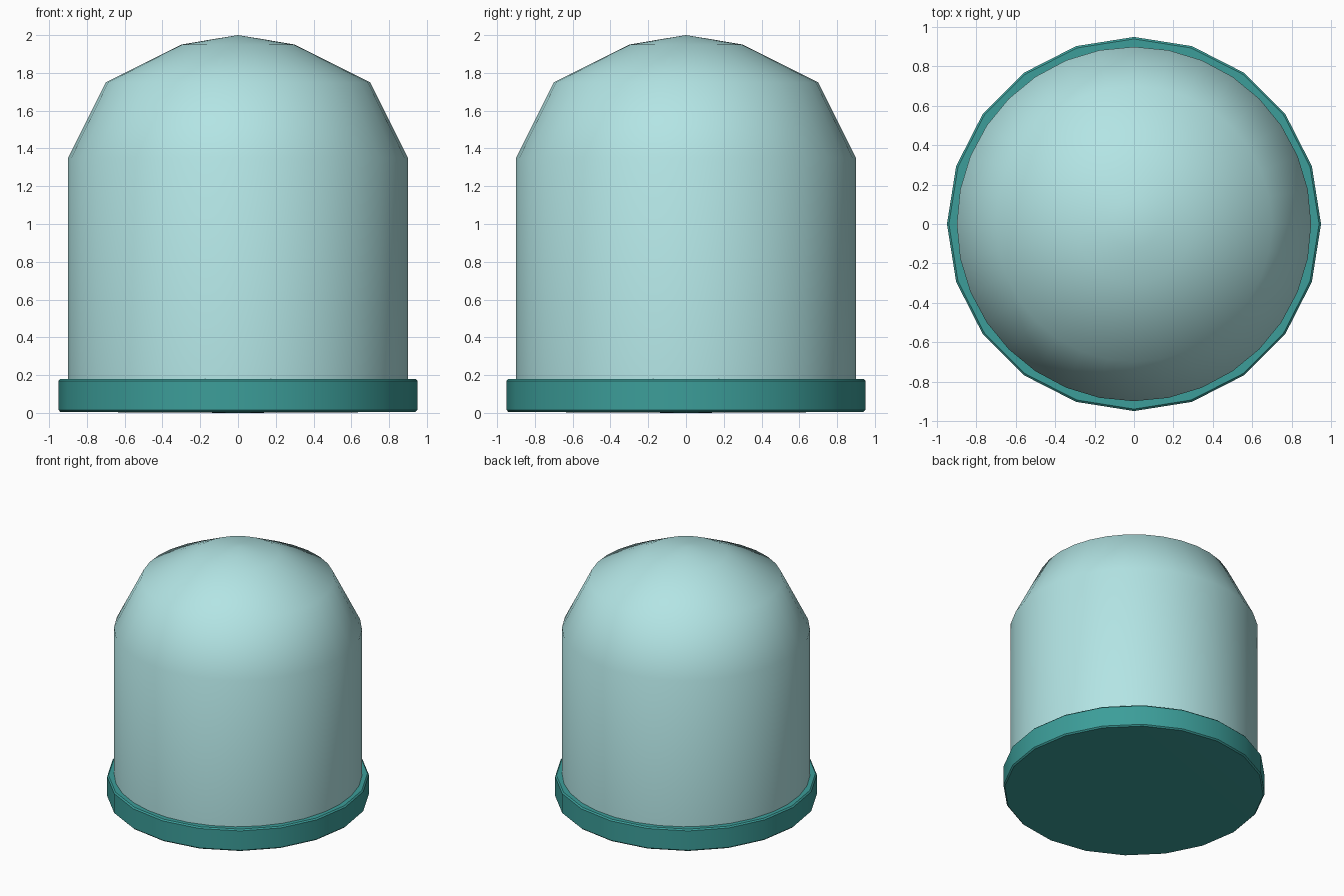
import bpy, bmesh, math

if "Cube" in bpy.data.objects:
    bpy.data.objects.remove(bpy.data.objects["Cube"])


def lathe(name, profile, sides, colour, angle):
    # Revolve a (radius, height) profile about z; radius 0 gives a pole
    bm = bmesh.new()
    rings = []
    for r, z in profile:
        if r == 0:
            rings.append([bm.verts.new((0, 0, z))] * sides)
        else:
            rings.append([bm.verts.new((r * math.cos(2 * math.pi * i / sides),
                                        r * math.sin(2 * math.pi * i / sides), z))
                          for i in range(sides)])
    for a, b in zip(rings, rings[1:]):
        for i in range(sides):
            j = (i + 1) % sides
            corners = list(dict.fromkeys((a[i], a[j], b[j], b[i])))
            bm.faces.new(corners)
    bmesh.ops.recalc_face_normals(bm, faces=bm.faces)
    mesh = bpy.data.meshes.new(name)
    bm.to_mesh(mesh)
    bm.free()
    obj = bpy.data.objects.new(name, mesh)
    bpy.context.collection.objects.link(obj)
    mat = bpy.data.materials.new(name + "_colour")
    mat.diffuse_color = colour
    mat.use_nodes = True
    mat.node_tree.nodes["Principled BSDF"].inputs["Base Color"].default_value = mat.diffuse_color
    mesh.materials.append(mat)
    bpy.ops.object.select_all(action='DESELECT')
    obj.select_set(True)
    bpy.context.view_layer.objects.active = obj
    bpy.ops.object.shade_smooth_by_angle(angle=math.radians(angle))
    return obj


# Teal base disc with small chamfers
lathe("base",
      [(0, 0), (0.94, 0.005), (0.95, 0.015), (0.95, 0.17), (0.94, 0.18), (0, 0.18)],
      20, (0.045, 0.34, 0.32, 1), 30)

# Pale glass dome, with its bottom closed inside the base
lathe("glass_dome",
      [(0, 0.1), (0.9, 0.1), (0.9, 1.35), (0.7, 1.75), (0.3, 1.95), (0.123, 1.98), (0, 2.0)],
      32, (0.45, 0.78, 0.78, 0.9), 45)
